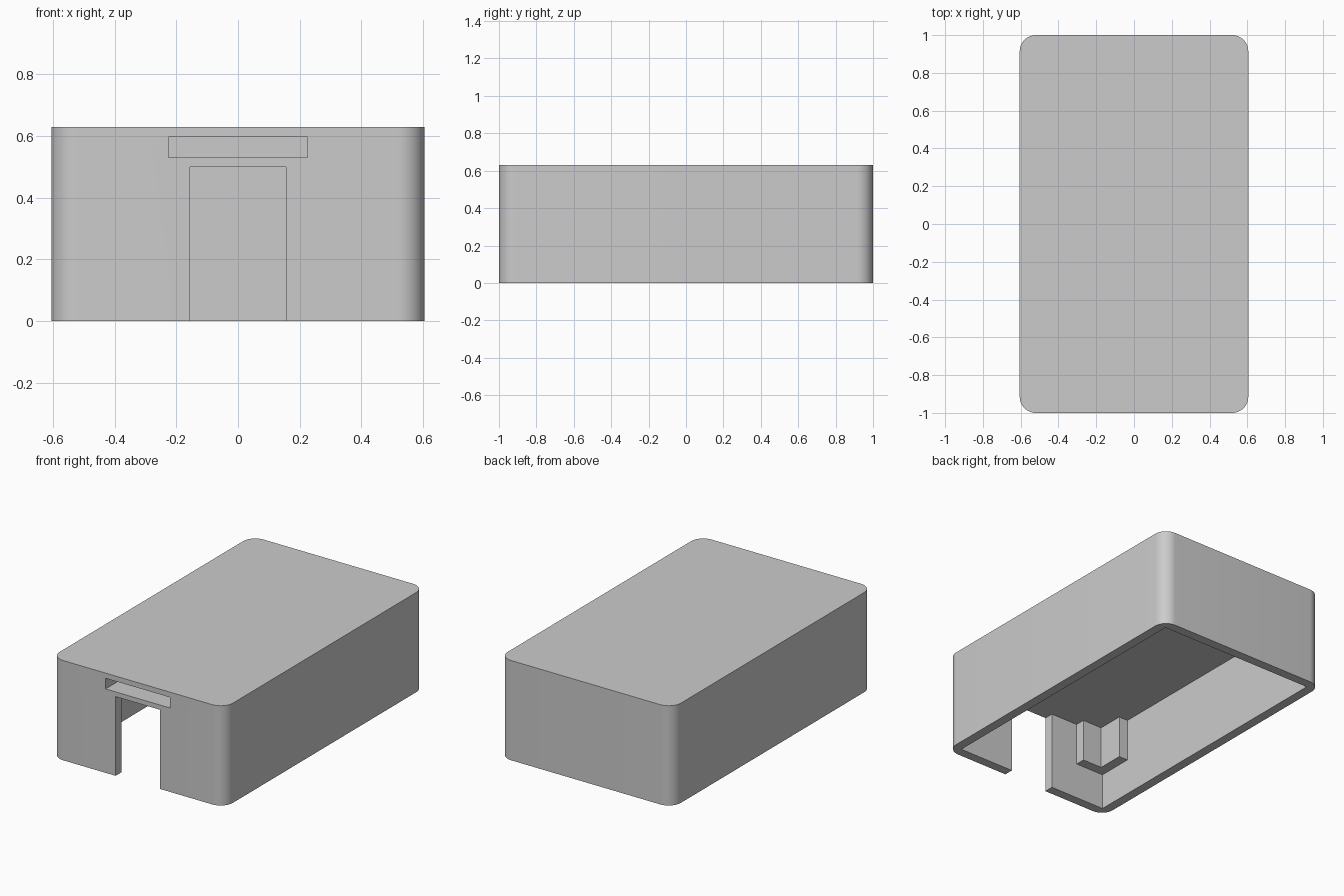
import bpy
import bmesh
from math import radians
from mathutils import Vector

if "Cube" in bpy.data.objects:
    bpy.data.objects.remove(bpy.data.objects["Cube"], do_unlink=True)

W, L, H = 1.21, 2.0, 0.63      # outer size
WALL, CEILING = 0.06, 0.50     # wall thickness, underside of the thick roof
X_IN, Y_IN = W / 2 - WALL, L / 2 - WALL

grey = bpy.data.materials.new("plain_grey")
grey.use_nodes = True
grey.diffuse_color = (0.6, 0.6, 0.6, 1)
grey.node_tree.nodes["Principled BSDF"].inputs["Base Color"].default_value = (0.6, 0.6, 0.6, 1)


def finish(name, bm):
    bmesh.ops.recalc_face_normals(bm, faces=bm.faces)
    mesh = bpy.data.meshes.new(name)
    bm.to_mesh(mesh)
    bm.free()
    mesh.materials.append(grey)
    obj = bpy.data.objects.new(name, mesh)
    bpy.context.collection.objects.link(obj)
    return obj


def box(name, low, high, corner=0):
    """Box between two corners, with optionally rounded upright edges."""
    low, high = Vector(low), Vector(high)
    bm = bmesh.new()
    bmesh.ops.create_cube(bm, size=1)
    for v in bm.verts:
        v.co = (low + high) / 2 + v.co * (high - low)
    if corner:
        upright = [e for e in bm.edges
                   if abs(e.verts[0].co.z - e.verts[1].co.z) > 0.01]
        bmesh.ops.bevel(bm, geom=upright, offset=corner, segments=12,
                        profile=0.5, affect='EDGES')
    return finish(name, bm)


def cut(target, cutter):
    mod = target.modifiers.new(cutter.name, 'BOOLEAN')
    mod.operation, mod.solver, mod.object = 'DIFFERENCE', 'EXACT', cutter
    bpy.context.view_layer.objects.active = target
    bpy.ops.object.modifier_apply(modifier=mod.name)
    bpy.data.objects.remove(cutter, do_unlink=True)


# Rounded cover, hollow from below, with a front doorway and a slot in the roof
cover = box("cover", (-W / 2, -L / 2, 0), (W / 2, L / 2, H), corner=0.085)
cut(cover, box("cavity", (-X_IN, -Y_IN, -0.1), (X_IN, Y_IN, CEILING)))
cut(cover, box("doorway", (-0.155, -1.1, -0.1), (0.155, -0.9, CEILING)))
cut(cover, box("roof_slot", (-0.225, -1.1, 0.53), (0.225, -0.5, 0.597)))

# L-shaped support posts in the inner corners, hanging from the ceiling
ARM_X, ARM_Y, THICK, SINK = 0.20, 0.23, 0.063, 0.01
PROFILE = [(-SINK, -SINK), (ARM_X, -SINK), (ARM_X, THICK),
           (THICK, THICK), (THICK, ARM_Y), (-SINK, ARM_Y)]


def post(name, sx, sy):
    bm = bmesh.new()
    face = bm.faces.new([bm.verts.new((sx * (X_IN - u), sy * (Y_IN - v), 0.23))
                         for u, v in PROFILE])
    top = bmesh.ops.extrude_face_region(bm, geom=[face])["geom"]
    bmesh.ops.translate(bm, vec=(0, 0, CEILING + SINK - 0.23),
                        verts=[g for g in top if isinstance(g, bmesh.types.BMVert)])
    return finish(name, bm)


for side, sx in (("left", 1), ("right", -1)):
    for end, sy in (("front", -1), ("back", 1)):
        post(f"{end}_{side}_post", sx, sy)

# Smooth rounded corners, sharp edges elsewhere
bpy.ops.object.select_all(action='DESELECT')
cover.select_set(True)
bpy.context.view_layer.objects.active = cover
bpy.ops.object.shade_smooth_by_angle(angle=radians(30))
